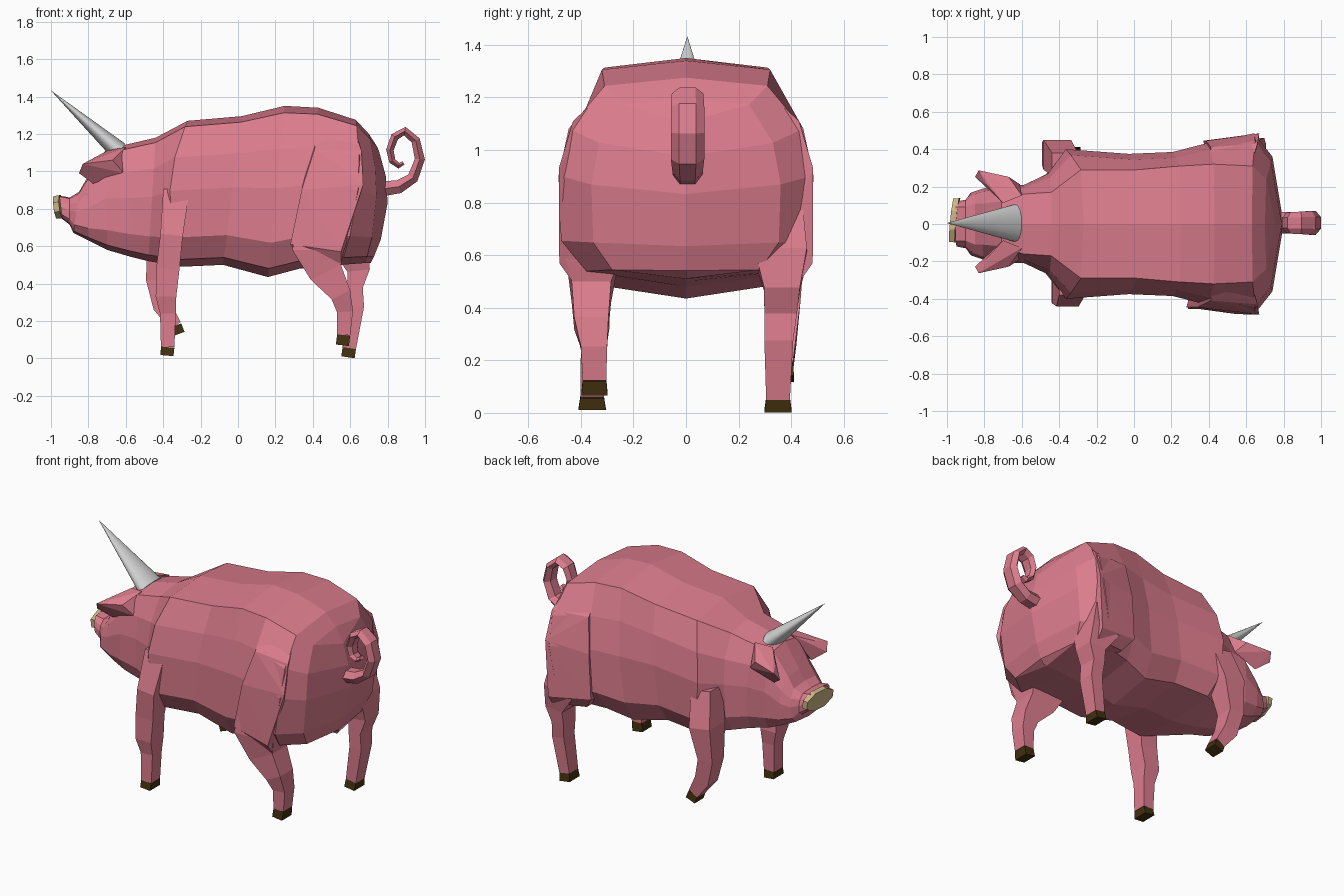
import bpy, bmesh, math
from mathutils import Vector


def material(name, rgb):
    m = bpy.data.materials.new(name)
    m.diffuse_color = (*rgb, 1)
    return m


PINK = material("pink skin", (0.72, 0.205, 0.27))
TAN = material("tan snout", (0.60, 0.46, 0.24))
BROWN = material("dark brown hoof", (0.055, 0.03, 0.005))
GREY = material("grey horn", (0.65, 0.65, 0.65))


def finish(name, bm, mat, smooth=False):
    bmesh.ops.recalc_face_normals(bm, faces=bm.faces)
    for f in bm.faces:
        f.smooth = smooth and len(f.verts) == 4
    me = bpy.data.meshes.new(name)
    bm.to_mesh(me)
    bm.free()
    me.materials.append(mat)
    ob = bpy.data.objects.new(name, me)
    bpy.context.collection.objects.link(ob)
    return ob


def loft(name, rings, mat, smooth=False, cap_end=True):
    """Skin a list of closed rings; the end is capped or welded to a seam."""
    bm = bmesh.new()
    vs = [[bm.verts.new(p) for p in r] for r in rings]
    n = len(vs[0])
    for a, b in zip(vs, vs[1:]):
        for i in range(n):
            j = (i + 1) % n
            bm.faces.new((a[i], a[j], b[j], b[i]))
    bm.faces.new(vs[0])
    if cap_end:
        bm.faces.new(vs[-1])
    else:
        bmesh.ops.remove_doubles(bm, verts=bm.verts, dist=1e-4)
    return finish(name, bm, mat, smooth)


def tube(name, pts, mat, n=4, smooth=False):
    """Tube along (x, y, z, in-plane half size, y half size), bending in xz."""
    rings = []
    for i, (x, y, z, a, b) in enumerate(pts):
        p, q = pts[max(i - 1, 0)], pts[min(i + 1, len(pts) - 1)]
        t = Vector((q[0] - p[0], 0, q[2] - p[2])).normalized()
        side = Vector((-t.z, 0, t.x))
        k = 1 / math.cos(math.pi / n)
        ring = []
        for s in range(n):
            ang = 2 * math.pi * (s + 0.5) / n
            ring.append(Vector((x, y, z)) + side * (a * k * math.cos(ang))
                        + Vector((0, b * k * math.sin(ang), 0)))
        rings.append(ring)
    return loft(name, rings, mat, smooth)


def hull(name, pts, mat):
    bm = bmesh.new()
    for p in pts:
        bm.verts.new(p)
    bmesh.ops.convex_hull(bm, input=bm.verts)
    return finish(name, bm, mat)


# Body and head: cross-sections from snout to rump
def body_ring(xt, zt, xb, zb, wt, ws, dx):
    levels = [(0, 0), (wt, 0.04), (0.92 * ws, 0.25), (ws, 0.48),
              (0.98 * ws, 0.80), (0.78 * ws, 0.95), (0, 1)]
    half = [(xt + (xb - xt) * t + dx * 4 * t * (1 - t), y, zt + (zb - zt) * t)
            for y, t in levels]
    return half + [(x, -y, z) for x, y, z in half[-2:0:-1]]


sections = [
    (-.955, .87, -.94, .745, .09, .12, 0),
    (-.90, .86, -.90, .715, .09, .13, 0),
    (-.85, .89, -.88, .67, .11, .17, 0),
    (-.81, .96, -.80, .63, .11, .19, 0),
    (-.71, 1.11, -.70, .58, .12, .205, 0),
    (-.59, 1.145, -.58, .545, .16, .21, 0),
    (-.44, 1.18, -.48, .52, .17, .27, 0),
    (-.27, 1.27, -.30, .49, .29, .40, -.08),
    (.02, 1.295, -.08, .50, .29, .375, 0),
    (.25, 1.35, .16, .435, .31, .385, 0),
    (.43, 1.34, .33, .48, .32, .43, 0),
    (.63, 1.275, .55, .50, .31, .485, .05),
    (.70, 1.20, .68, .51, .24, .36, .05),
    (.745, 1.13, .71, .51, 0, 0, .072),
]
loft("body", [body_ring(*s) for s in sections], PINK, cap_end=False)

# Haunches: slanted near side, upright far side
for name, s, front, rear in (("right_haunch", -1, .28, .55), ("left_haunch", 1, .37, .65)):
    hull(name, [(x, s * y, z) for x, y, z in (
        (.42, .29, 1.24), (.62, .29, 1.24), (.41, .41, 1.12), (.66, .43, 1.11),
        (.5 * front + .2, .445, .90), (.67, .484, .93), (front, .445, .61), (rear, .482, .57),
        (front + .06, .40, .53), (rear, .44, .51), (front + .05, .27, .54), (rear, .30, .52))], PINK)

# Snout plate, turned slightly sideways
plate = tube("snout_plate", [(-.946, .02, .811, .062, .118), (-.977, .02, .807, .06, .116)], TAN, 8)
for v in plate.data.vertices:
    v.co.x += 0.1 * (v.co.y - .02) + .002

# Ears
for s, side in ((1, "left"), (-1, "right")):
    o = 0.012
    hull(side + "_ear", [(x, s * y + o, z) for x, y, z in (
        (-.70, .10, 1.11), (-.60, .14, 1.13), (-.61, .20, .99), (-.67, .24, 1.06),
        (-.83, .275, 1.04), (-.85, .24, .99), (-.775, .19, .935), (-.79, .20, 1.06))], PINK)

# Horn: smooth cone, wider across than deep
tube("horn", [(-.635, .005, 1.107, .052, .10), (-1, .005, 1.432, .0004, .0004)], GREY, 32, True)

# Legs: the last point of each path is the hoof sole
legs = {
    "right_front": [(-.33, -.32, .90, .07, .06), (-.355, -.36, .66, .06, .08),
                    (-.375, -.365, .48, .062, .06),
                    (-.385, -.355, .33, .055, .065), (-.375, -.352, .24, .042, .048),
                    (-.376, -.357, .06, .036, .045), (-.38, -.357, .015, .035, .052)],
    "left_front": [(-.37, .32, .84, .07, .06), (-.41, .37, .63, .075, .08),
                   (-.44, .375, .42, .052, .06), (-.405, .37, .28, .05, .05),
                   (-.335, .365, .175, .034, .042), (-.318, .365, .13, .034, .046)],
    "right_hind": [(.47, -.33, .93, .11, .10), (.43, -.355, .58, .14, .10),
                   (.47, -.36, .46, .09, .075),
                   (.55, -.36, .34, .055, .065), (.572, -.35, .25, .043, .05),
                   (.565, -.348, .125, .035, .045), (.558, -.348, .07, .035, .05)],
    "left_hind": [(.52, .33, .90, .11, .10), (.60, .36, .60, .10, .10),
                  (.645, .365, .47, .06, .068), (.625, .36, .38, .042, .062),
                  (.632, .353, .28, .042, .055), (.595, .35, .055, .036, .045),
                  (.588, .35, .006, .036, .052)],
}
for name, path in legs.items():
    tube(name + "_leg", path[:-1], PINK)
    tube(name + "_hoof", path[-2:], BROWN)

# Curly tail
tail = [(.76, .905, .04, .05), (.86, .918, .036, .05), (.935, .965, .03, .055),
        (.972, 1.065, .027, .055), (.95, 1.165, .024, .055), (.892, 1.215, .023, .052),
        (.838, 1.185, .022, .05), (.812, 1.115, .02, .046), (.825, 1.055, .018, .04),
        (.86, 1.03, .015, .032), (.885, 1.045, .01, .022)]
tube("tail", [(x, .006, z, a, b) for x, z, a, b in tail], PINK, 6)
